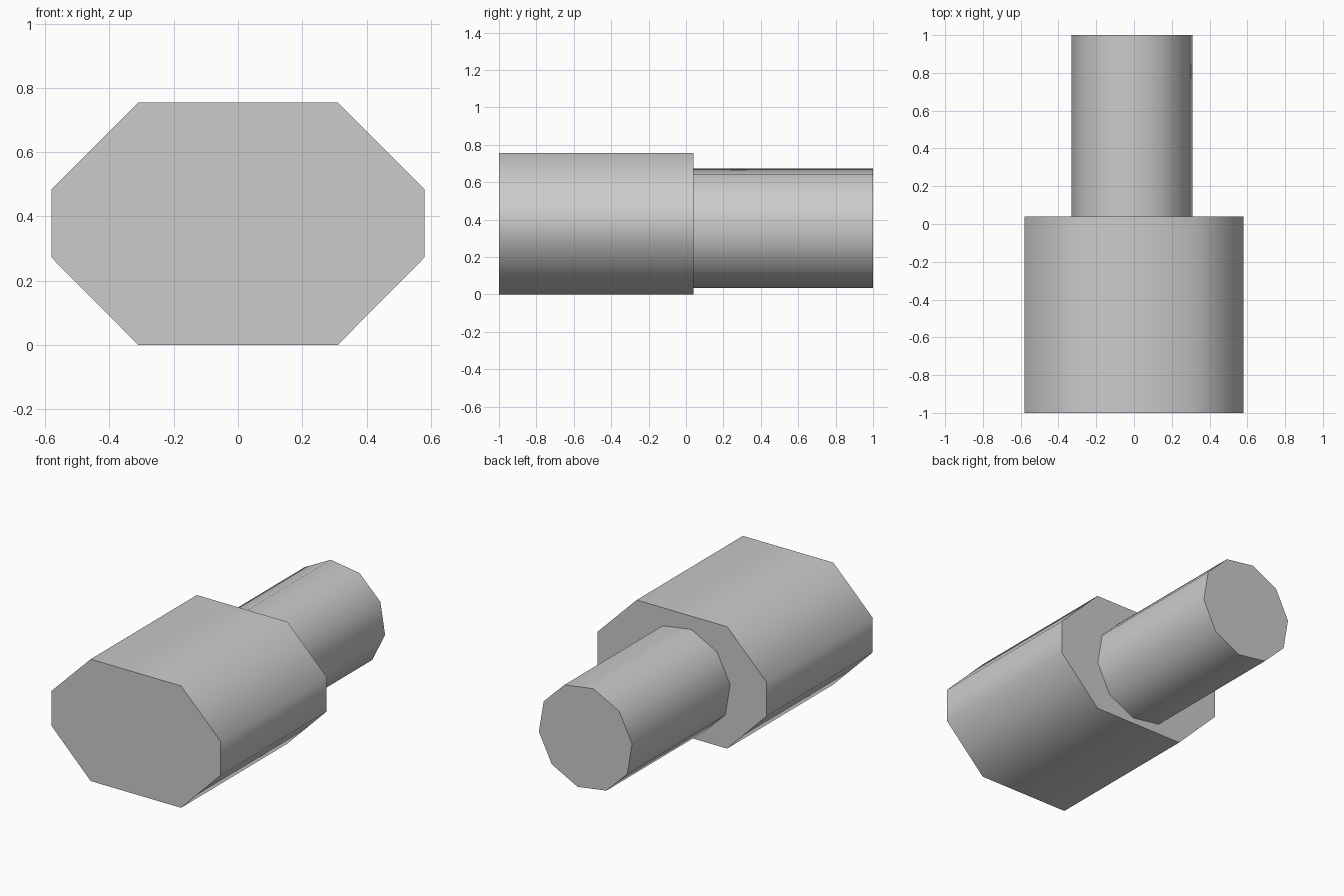
import bpy, bmesh, math

if "Cube" in bpy.data.objects:
    bpy.data.objects.remove(bpy.data.objects["Cube"])

grey = bpy.data.materials.new("light grey")
grey.diffuse_color = (0.6, 0.6, 0.6, 1)
grey.use_nodes = True
grey.node_tree.nodes["Principled BSDF"].inputs["Base Color"].default_value = grey.diffuse_color


def prism(name, profile, y0, y1):
    """Extrude an (x, z) outline along y: smooth sides, flat crisp end caps."""
    bm = bmesh.new()
    front = [bm.verts.new((x, y0, z)) for x, z in profile]
    back = [bm.verts.new((x, y1, z)) for x, z in profile]
    n = len(profile)
    caps = [bm.faces.new(front), bm.faces.new(back[::-1])]
    for i in range(n):
        j = (i + 1) % n
        bm.faces.new((front[j], front[i], back[i], back[j])).smooth = True
    for cap in caps:
        for e in cap.edges:
            e.smooth = False
    bmesh.ops.recalc_face_normals(bm, faces=bm.faces[:])
    mesh = bpy.data.meshes.new(name)
    bm.to_mesh(mesh)
    bm.free()
    mesh.materials.append(grey)
    ob = bpy.data.objects.new(name, mesh)
    bpy.context.collection.objects.link(ob)
    return ob


# Wide body with chamfered corners
right = [(0.31, 0.0), (0.58, 0.272), (0.58, 0.485), (0.31, 0.755)]
body = right + [(-x, z) for x, z in reversed(right)]
prism("body", body, -1.0, 0.04)

# Ten-sided shaft at the back
shaft = [(-0.011 + 0.323 * math.cos(math.radians(27.5 + 36 * i)),
          0.354 + 0.323 * math.sin(math.radians(27.5 + 36 * i))) for i in range(10)]
prism("shaft", shaft, 0.04, 1.0)
